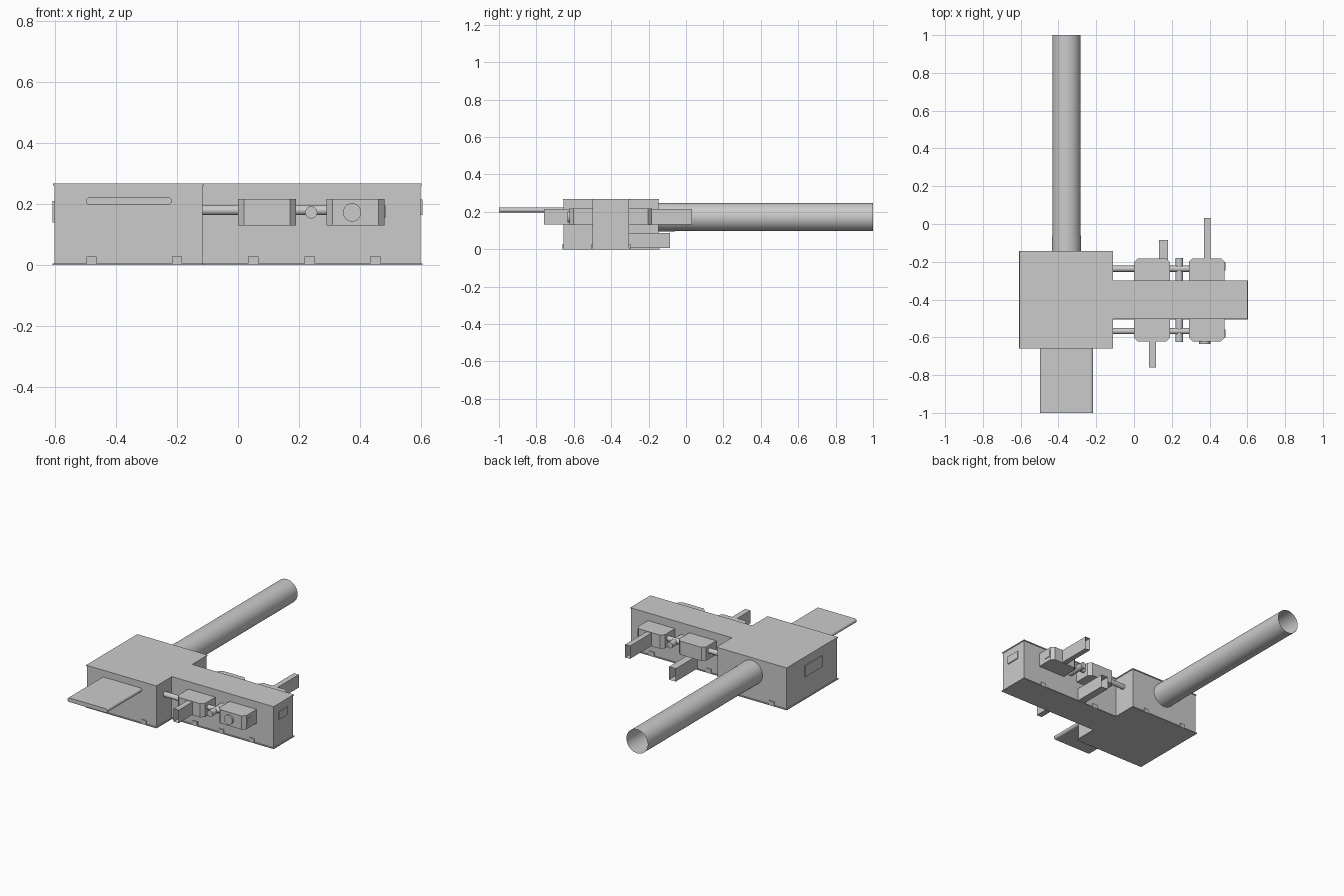
import bpy, bmesh, math

if "Cube" in bpy.data.objects:
    bpy.data.objects.remove(bpy.data.objects["Cube"])


def finish(name, bm, smooth=False):
    bmesh.ops.recalc_face_normals(bm, faces=bm.faces[:])
    me = bpy.data.meshes.new(name)
    bm.to_mesh(me)
    bm.free()
    ob = bpy.data.objects.new(name, me)
    bpy.context.collection.objects.link(ob)
    if smooth:
        bpy.context.view_layer.objects.active = ob
        ob.select_set(True)
        bpy.ops.object.shade_smooth_by_angle(angle=math.radians(35))
        ob.select_set(False)
    return ob


def prism(name, outline, lo, hi, axis='z'):
    """Extrude an outline: XY along z, or XZ along y."""
    bm = bmesh.new()
    place = (lambda p, d: (p[0], p[1], d)) if axis == 'z' else (lambda p, d: (p[0], d, p[1]))
    f = bm.faces.new([bm.verts.new(place(p, lo)) for p in outline])
    top = bmesh.ops.extrude_face_region(bm, geom=[f], use_keep_orig=True)['geom']
    for v in top:
        if isinstance(v, bmesh.types.BMVert):
            v.co[2 if axis == 'z' else 1] = hi
    return finish(name, bm)


def box(name, x, y, z):
    return prism(name, [(x[0], y[0]), (x[1], y[0]), (x[1], y[1]), (x[0], y[1])], z[0], z[1])


def rod(name, center, r, lo, hi, axis, segs=24, hollow=False):
    """Cylinder along x or y; center holds the other two coordinates."""
    bm = bmesh.new()
    rings = []
    for d in (lo, hi):
        ring = []
        for i in range(segs):
            a = 2 * math.pi * i / segs
            u, w = center[0] + r * math.cos(a), center[1] + r * math.sin(a)
            ring.append(bm.verts.new((u, d, w) if axis == 'y' else (d, u, w)))
        rings.append(ring)
    for i in range(segs):
        j = (i + 1) % segs
        bm.faces.new((rings[0][i], rings[0][j], rings[1][j], rings[1][i]))
    if not hollow:
        for ring in rings:
            bm.faces.new(ring)
    return finish(name, bm, True)


def duct(name, x, y, z):
    """Open-ended rectangular chute along y."""
    bm = bmesh.new()
    pts = [(x[0], z[0]), (x[1], z[0]), (x[1], z[1]), (x[0], z[1])]
    a, b = ([bm.verts.new((p[0], d, p[1])) for p in pts] for d in y)
    for i in range(4):
        j = (i + 1) % 4
        bm.faces.new((a[i], a[j], b[j], b[i]))
    return finish(name, bm)


def plan(o):
    """T-shaped building outline, inset by o."""
    return [(-0.608 + o, -0.66 + o), (-0.11 - o, -0.66 + o), (-0.11 - o, -0.505 + o),
            (0.604 - o, -0.505 + o), (0.604 - o, -0.298 - o), (-0.11 - o, -0.298 - o),
            (-0.11 - o, -0.142 - o), (-0.608 + o, -0.142 - o)]


# Building: base plate, walls, roof
prism("base_plate", plan(0), 0.0, 0.006)
prism("hall_walls", plan(0.006), 0.006, 0.262)
prism("roof", plan(0.002), 0.262, 0.268)

# Large open exhaust tube with a seam collar
rod("exhaust_tube", (-0.357, 0.172), 0.075, -0.16, 1.0, 'y', 48, hollow=True)
rod("tube_collar", (-0.357, 0.172), 0.0765, -0.15, -0.06, 'y', 48, hollow=True)

# Front conveyor slab with rounded long edges
r, zc, xl, xr = 0.013, 0.21, -0.485, -0.23
belt = [(xr + r * math.cos(a), zc + r * math.sin(a))
        for a in [math.pi * (i / 8 - 0.5) for i in range(9)]]
belt += [(xl + r * math.cos(a), zc + r * math.sin(a))
         for a in [math.pi * (i / 8 + 0.5) for i in range(9)]]
prism("conveyor_slab", belt, -1.0, -0.6, 'y')

# Side machine blocks with chamfered corners, front and back
for side, s in (("front", -1), ("back", 1)):
    for n, (x0, x1) in enumerate(((0.0, 0.19), (0.29, 0.48))):
        y0, y1, y2 = (-0.402 + s * d for d in (0.09, 0.2, 0.22))
        prism(f"{side}_machine_{n + 1}",
              [(x0, y0), (x0, y1), (x0 + 0.02, y2), (x1 - 0.02, y2), (x1, y1), (x1, y0)],
              0.13, 0.217)
    # Feed rod linking the hall and the machines
    rod(f"{side}_feed_rod", (-0.402 + s * 0.165, 0.18), 0.016, -0.12, 0.3, 'x')

# Cross pipe and round cap
rod("cross_pipe", (0.24, 0.173), 0.02, -0.625, -0.18, 'y')
rod("front_round_cap", (0.374, 0.173), 0.03, -0.634, -0.6, 'y')

# Rectangular chutes
duct("front_chute", (0.08, 0.116), (-0.76, -0.6), (0.132, 0.214))
duct("back_chute", (0.37, 0.404), (-0.2, 0.033), (0.132, 0.214))
duct("back_low_chute", (0.132, 0.18), (-0.31, -0.085), (0.006, 0.088))

# Thin access panels on the end walls and machine ends
box("left_panel", (-0.608, -0.6), (-0.50, -0.33), (0.14, 0.21))
box("right_panel", (0.595, 0.604), (-0.45, -0.36), (0.165, 0.215))
for y in (-0.58, -0.225):
    box("machine_end_panel", (0.475, 0.484), (y - 0.022, y + 0.022), (0.155, 0.195))

# Small anchor brackets along the base
for x, y in ((-0.48, -0.656), (-0.2, -0.656), (0.05, -0.501), (0.235, -0.501), (0.45, -0.501),
             (0.05, -0.302), (0.45, -0.302), (-0.5, -0.146), (-0.22, -0.146)):
    box("anchor_bracket", (x - 0.017, x + 0.017), (y - 0.004, y + 0.004), (0.004, 0.028))
